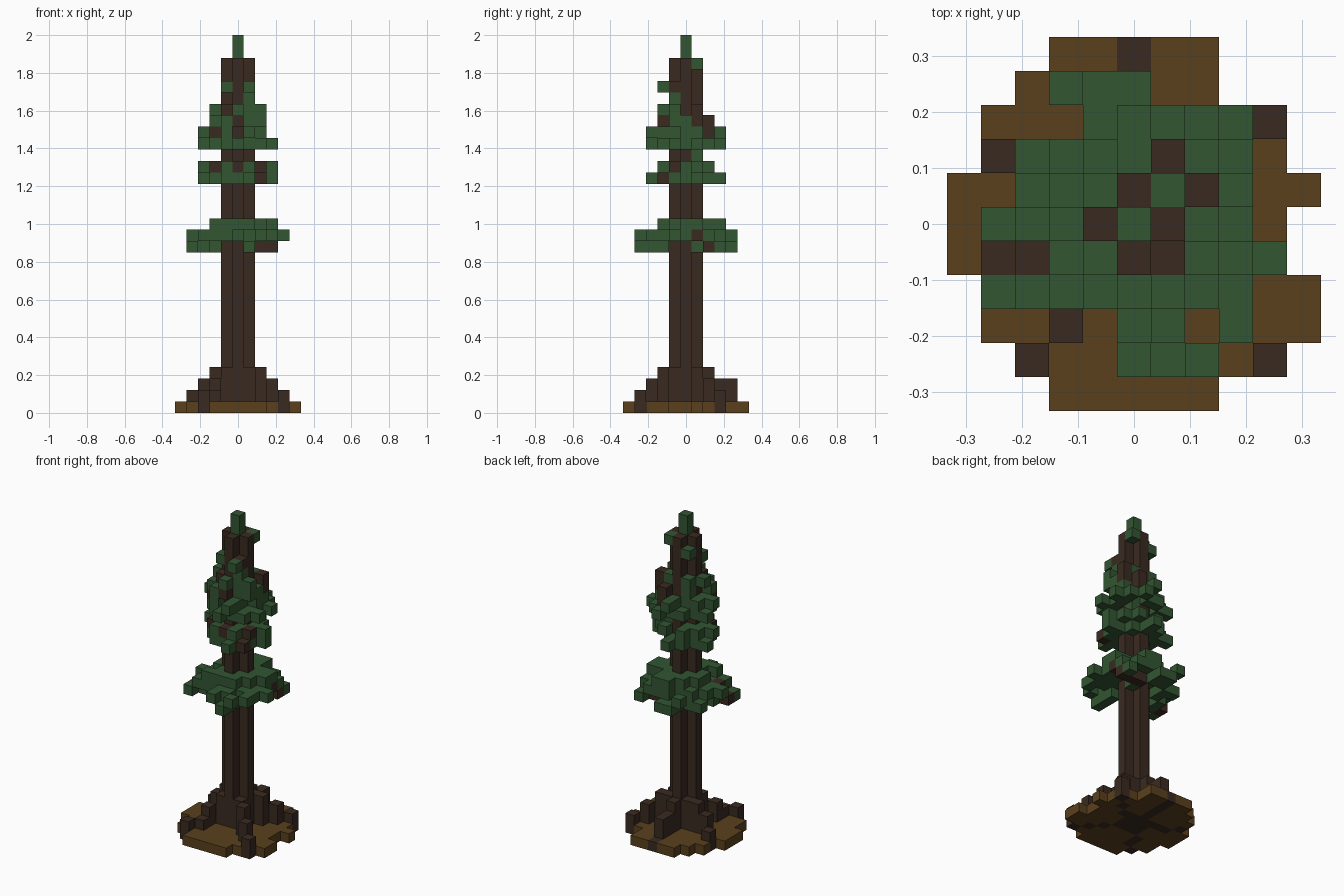
import bpy
import bmesh
from mathutils import Vector

cube = bpy.data.objects.get("Cube")
if cube:
    bpy.data.objects.remove(cube, do_unlink=True)

VOXEL = 2 / 33
TRUNK_TOP = 31
TRUNK_PLAN = [(0, 0), (1, 0), (-1, 0), (0, 1), (0, -1)]


def make_material(name, color):
    mat = bpy.data.materials.new(name)
    mat.diffuse_color = (*color, 1)
    mat.use_nodes = True
    bsdf = mat.node_tree.nodes["Principled BSDF"]
    bsdf.inputs["Base Color"].default_value = (*color, 1)
    bsdf.inputs["Roughness"].default_value = 0.9
    return mat


MATERIALS = [
    make_material("leaf green", (0.032, 0.092, 0.032)),
    make_material("dark bark", (0.041, 0.023, 0.0145)),
    make_material("soil brown", (0.102, 0.051, 0.0125)),
]
LEAF, BARK, SOIL = range(3)

# Every occupied cell: (x, y, layer) -> (part name, material slot)
cells = {}


def put(part, slot, x, y, layer):
    cells.setdefault((x, y, layer), (part, slot))


def put_plan(part, layer, rows):
    """Fill one layer from a centred plan, back row first: G leaf, b bark, s soil."""
    rows = rows.split()
    half_y, half_x = len(rows) // 2, len(rows[0]) // 2
    for r, row in enumerate(rows):
        for c, mark in enumerate(row):
            if mark != ".":
                put(part, "Gbs".index(mark), c - half_x, half_y - r, layer)


# Trunk with a plus-shaped section, and the treetop
for x, y in TRUNK_PLAN:
    for layer in range(TRUNK_TOP):
        put("trunk", BARK, x, y, layer)
for layer in (TRUNK_TOP, TRUNK_TOP + 1):
    put("treetop", LEAF, 0, 0, layer)

# Stepped roots: x, y, height
ROOTS = [
    (0, 5, 1), (0, 4, 3), (0, 3, 3), (0, 2, 4),
    (1, 1, 4), (2, 1, 4), (3, 2, 3), (4, 3, 2),
    (-1, 1, 4), (-2, 1, 4), (-3, 1, 3), (-4, 2, 2),
    (-1, -1, 4), (-2, -2, 3), (-2, -3, 2), (-3, -4, 2),
    (1, -1, 4), (2, -2, 4), (3, -3, 3), (4, -4, 2),
]
for x, y, height in ROOTS:
    for layer in range(height):
        put("roots", BARK, x, y, layer)

# Round patch of soil
put_plan("ground", 0, """
...sssss...
..ssssss...
.sssssssss.
.sssssssss.
sssssssssss
ssssssssss.
ssssssssss.
.ssssssssss
.ssssssssss
..ssssssss.
...sssss...""")

# Wide lower canopy
put_plan("lower_canopy", 14, """
...GG....
...GG..G.
.GG..bbb.
..G..G...
.G.......
bG.......
G....G...
.....G...
.....G...""")
put_plan("lower_canopy", 15, """
..G......
....GGG..
..GGGGGG.
.GGGGGGb.
GGGGGGGG.
.bGGGGGGG
.GGGGGGG.
....GG.G.
....G.G..""")
put_plan("lower_canopy", 16, """
...GG..
..GGG..
.GG.GGG
.G...GG
..G.GG.
.GGGG..
.......""")

# Middle canopy
put_plan("middle_canopy", 20, """
...G...
..GG...
GGG.G..
.G...GG
.GG.GG.
..GGGb.
....G..""")
put_plan("middle_canopy", 21, """
..G.G..
.GG.GG.
GG...GG
.bG.Gb.
..GbG..""")
put_plan("middle_canopy", 22, "..G ... ...")

# Upper canopy
put_plan("upper_canopy", 23, """
....G..
..GG.G.
GG..GGG
.G...G.
.GG.GGG
..GGGG.
...G...""")
put_plan("upper_canopy", 24, """
...G...
...Gb..
.GG.GG.
GG...G.
.bG.G..
..G.G..
....G..""")
put_plan("upper_canopy", 25, """
...b.
.G.Gb
....G
GG.GG
.Gb..""")
put_plan("upper_canopy", 26, """
.....
.G.Gb
G....
.b.GG
..G..""")
put_plan("upper_canopy", 27, "... ... ..G")

# Loose sprigs near the top
put_plan("top_sprigs", 28, """
.....
.....
.....
.G.b.
...G.""")
put_plan("top_sprigs", 29, "G.. ... ...")
put_plan("top_sprigs", 30, "..G ... ...")

# Outer shell of the cells, one mesh object for each part
DIRECTIONS = [Vector(d) for d in
              ((1, 0, 0), (-1, 0, 0), (0, 1, 0), (0, -1, 0), (0, 0, 1), (0, 0, -1))]


def build_part(part):
    bm = bmesh.new()
    for cell, (owner, slot) in cells.items():
        if owner != part:
            continue
        center = Vector(cell) + Vector((0, 0, 0.5))
        for d in DIRECTIONS:
            if tuple(int(v) for v in Vector(cell) + d) in cells:
                continue
            u = Vector((d.y, d.z, d.x))
            v = d.cross(u)
            corners = (-u - v, u - v, u + v, v - u)
            face = bm.faces.new(
                [bm.verts.new((center + (d + k) / 2) * VOXEL) for k in corners])
            face.material_index = slot
    bmesh.ops.remove_doubles(bm, verts=bm.verts, dist=VOXEL / 100)
    mesh = bpy.data.meshes.new(part)
    bm.to_mesh(mesh)
    bm.free()
    for mat in MATERIALS:
        mesh.materials.append(mat)
    bpy.context.collection.objects.link(bpy.data.objects.new(part, mesh))


for part in sorted({owner for owner, slot in cells.values()}):
    build_part(part)
